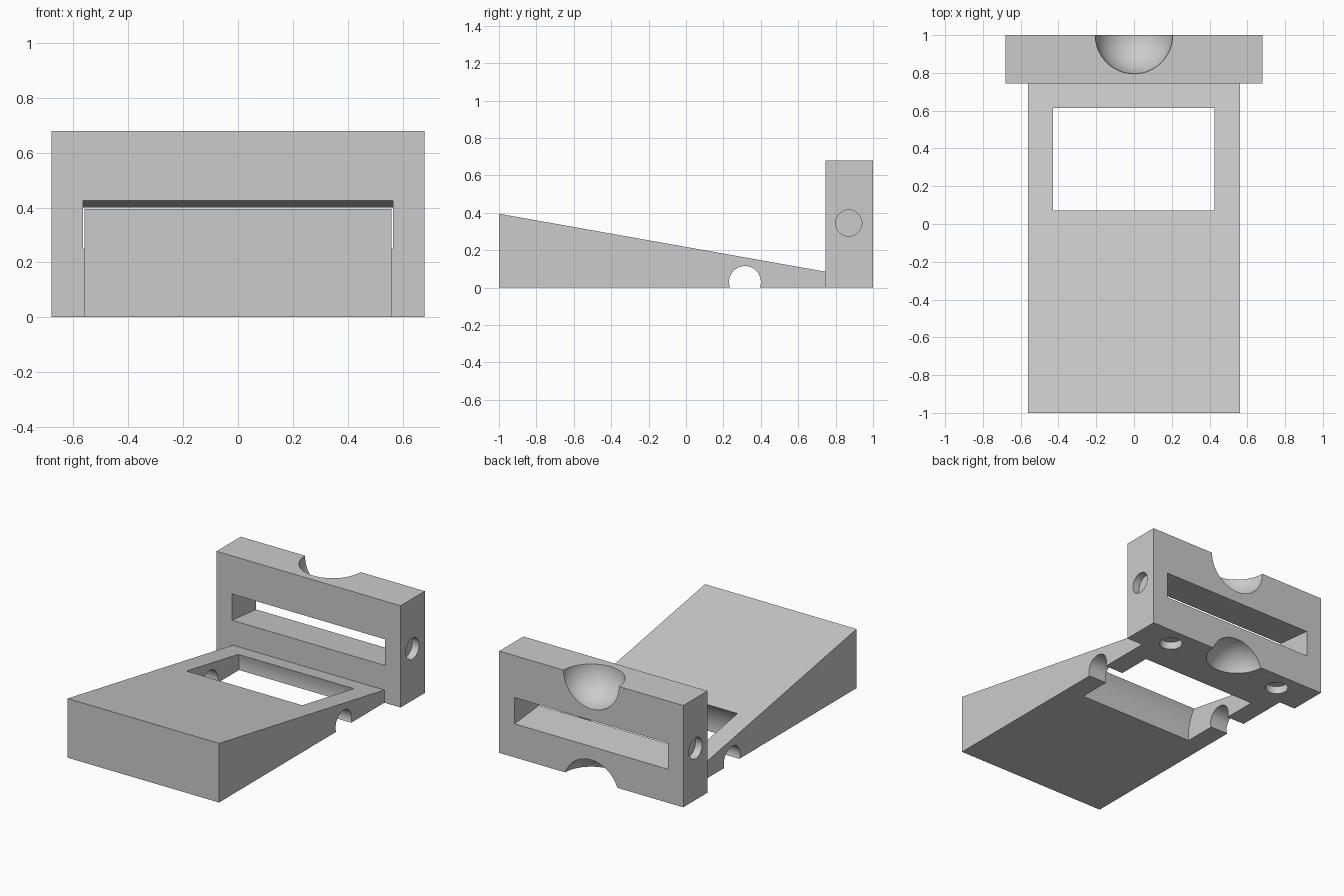
import bpy, bmesh
from math import pi, radians
from mathutils import Matrix

if "Cube" in bpy.data.objects:
    bpy.data.objects.remove(bpy.data.objects["Cube"])


def mesh_object(name, bm):
    bmesh.ops.recalc_face_normals(bm, faces=bm.faces[:])
    me = bpy.data.meshes.new(name)
    bm.to_mesh(me)
    bm.free()
    ob = bpy.data.objects.new(name, me)
    bpy.context.collection.objects.link(ob)
    return ob


def prism(name, yz, x0, x1):
    """Side profile (y, z) extruded along x."""
    bm = bmesh.new()
    face = bm.faces.new([bm.verts.new((x0, y, z)) for y, z in yz])
    ext = bmesh.ops.extrude_face_region(bm, geom=[face])
    verts = [v for v in ext["geom"] if isinstance(v, bmesh.types.BMVert)]
    bmesh.ops.translate(bm, verts=verts, vec=(x1 - x0, 0, 0))
    return mesh_object(name, bm)


def cylinder(name, r, depth, loc, along_x=True, seg=64):
    bm = bmesh.new()
    m = Matrix.Translation(loc)
    if along_x:
        m = m @ Matrix.Rotation(pi / 2, 4, 'Y')
    bmesh.ops.create_cone(bm, cap_ends=True, segments=seg, radius1=r,
                          radius2=r, depth=depth, matrix=m)
    return mesh_object(name, bm)


def ball(name, r, loc):
    bm = bmesh.new()
    bmesh.ops.create_uvsphere(bm, u_segments=64, v_segments=32, radius=r,
                              matrix=Matrix.Translation(loc))
    return mesh_object(name, bm)


def boolean(ob, tool, op='DIFFERENCE'):
    mod = ob.modifiers.new("cut", 'BOOLEAN')
    mod.operation, mod.solver, mod.object = op, 'EXACT', tool
    bpy.context.view_layer.objects.active = ob
    bpy.ops.object.modifier_apply(modifier=mod.name)
    bpy.data.objects.remove(tool, do_unlink=True)


# Sloping ramp, with its wheel window and axle channel
slope = (0.395 - 0.085) / 1.745
ramp = prism("ramp", [(-1, 0), (0.76, 0), (0.76, 0.395 - slope * 1.76), (-1, 0.395)],
             -0.56, 0.56)
boolean(ramp, cylinder("wheel_window", 0.305, 0.855, (-0.002, 0.32, 0.03), seg=96))
boolean(ramp, cylinder("axle_channel", 0.085, 1.4, (0, 0.315, 0.03)))

# Upright end wall
body = prism("wedge_body", [(0.745, 0), (1, 0), (1, 0.68), (0.745, 0.68)], -0.68, 0.68)
boolean(body, ramp, 'UNION')

# Tilted slot through the wall
lo, hi, tilt = 0.25, 0.425, 0.1
y0, y1 = 0.70, 1.05
dz0, dz1 = (0.745 - y0) * tilt, (0.745 - y1) * tilt
boolean(body, prism("slot", [(y0, lo + dz0), (y1, lo + dz1), (y1, hi + dz1), (y0, hi + dz0)],
                    -0.566, 0.566))

# Round scoops in the back edges
boolean(body, ball("top_scoop", 0.205, (0, 1, 0.68)))
boolean(body, ball("bottom_scoop", 0.205, (0, 1, -0.07)))

# Blind round sockets in the wall ends and underside
for s in (-1, 1):
    boolean(body, cylinder("end_socket", 0.07, 0.1, (s * 0.68, 0.87, 0.345)))
    boolean(body, cylinder("base_socket", 0.07, 0.1, (s * 0.43, 0.87, 0), along_x=False))

bpy.ops.object.select_all(action='DESELECT')
body.select_set(True)
bpy.context.view_layer.objects.active = body
bpy.ops.object.shade_smooth_by_angle(angle=radians(30))
